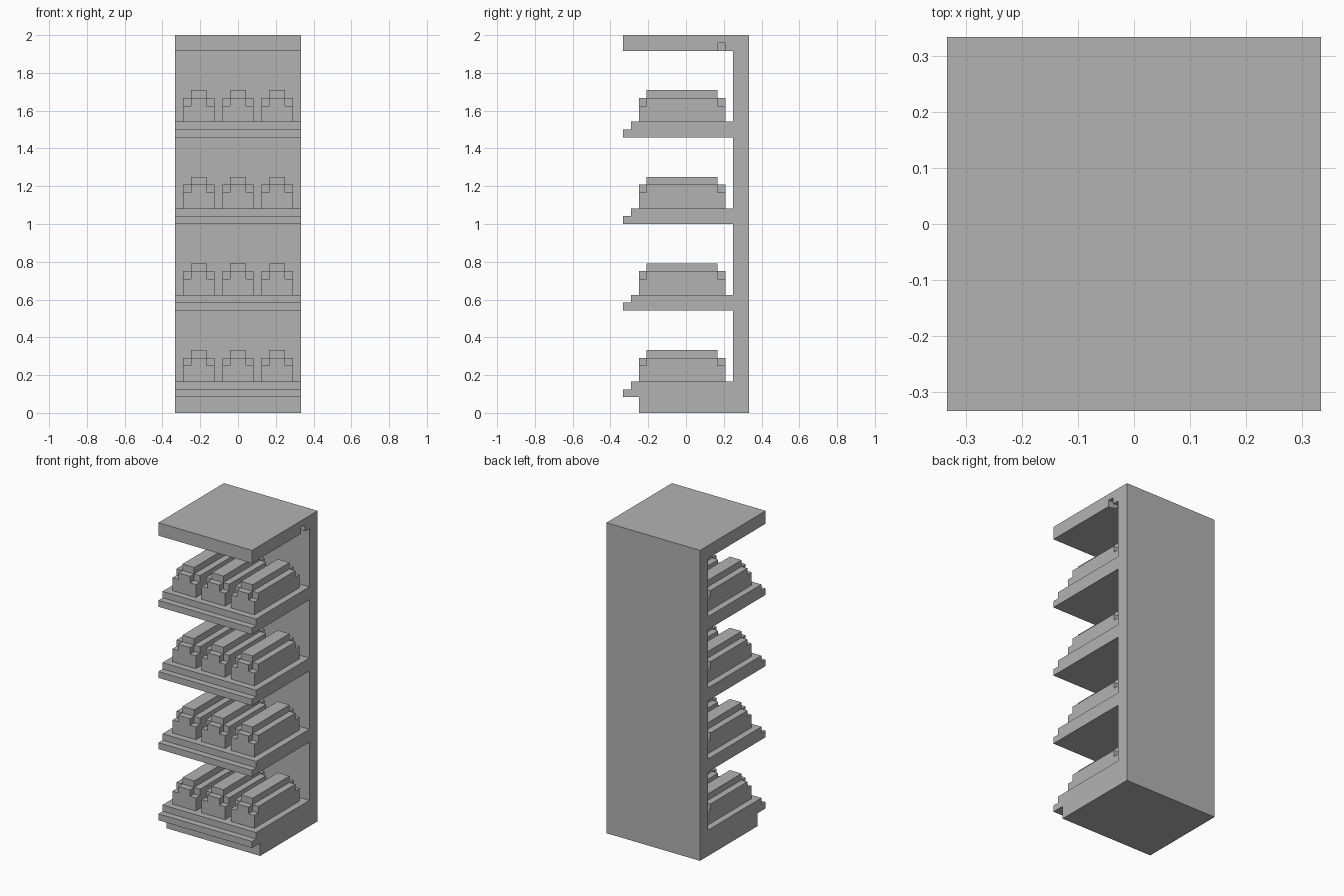
import bpy
import bmesh

U = 1 / 24  # one grid unit of the blocky design
SHELF_LEVELS = [2 + 11 * i for i in range(4)]

if "Cube" in bpy.data.objects:
    bpy.data.objects.remove(bpy.data.objects["Cube"], do_unlink=True)

grey = bpy.data.materials.new("plain grey")
grey.use_nodes = True
grey.diffuse_color = (0.45, 0.45, 0.45, 1)
grey.node_tree.nodes["Principled BSDF"].inputs["Base Color"].default_value = (0.45, 0.45, 0.45, 1)


def add_object(name, bm):
    bmesh.ops.recalc_face_normals(bm, faces=bm.faces)
    mesh = bpy.data.meshes.new(name)
    bm.to_mesh(mesh)
    bm.free()
    mesh.materials.append(grey)
    obj = bpy.data.objects.new(name, mesh)
    bpy.context.collection.objects.link(obj)
    return obj


def extrude_profile(name, profile, x0, x1):
    """Extrude a (y, z) outline, in grid units, along x."""
    bm = bmesh.new()
    face = bm.faces.new([bm.verts.new((x0 * U, y * U, z * U)) for y, z in profile])
    moved = bmesh.ops.extrude_face_region(bm, geom=[face])["geom"]
    verts = [v for v in moved if isinstance(v, bmesh.types.BMVert)]
    bmesh.ops.translate(bm, verts=verts, vec=((x1 - x0) * U, 0, 0))
    return add_object(name, bm)


def block_union(name, boxes):
    """Outer skin of a union of whole-unit boxes (x0, x1, y0, y1, z0, z1)."""
    cells = {(x, y, z) for a, b, c, d, e, f in boxes
             for x in range(a, b) for y in range(c, d) for z in range(e, f)}
    bm = bmesh.new()
    for cell in cells:
        for axis in range(3):
            for side in (0, 1):
                near = list(cell)
                near[axis] += 2 * side - 1
                if tuple(near) in cells:
                    continue
                corners = []
                for p, q in ((0, 0), (1, 0), (1, 1), (0, 1)):
                    co = list(cell)
                    co[axis] += side
                    co[(axis + 1) % 3] += p
                    co[(axis + 2) % 3] += q
                    corners.append(bm.verts.new([c * U for c in co]))
                bm.faces.new(corners)
    bmesh.ops.remove_doubles(bm, verts=bm.verts, dist=U / 10)
    bmesh.ops.recalc_face_normals(bm, faces=bm.faces)
    bmesh.ops.dissolve_limit(bm, angle_limit=0.01, verts=bm.verts, edges=bm.edges)
    return add_object(name, bm)


# Cabinet: back panel, plinth, stepped shelves and canopy in one side outline
outline = [(8, 0), (-6, 0), (-6, 2)]
for z in SHELF_LEVELS:
    if z > SHELF_LEVELS[0]:
        outline.append((6, z))
    outline += [(-8, z), (-8, z + 1), (-7, z + 1), (-7, z + 2), (6, z + 2)]
outline += [(6, 46), (-8, 46), (-8, 48), (8, 48)]
cabinet = extrude_profile("cabinet", outline, -8, 8)

# Small notch under the canopy on the left side
cutter = extrude_profile("notch_cutter", [(4, 45), (5, 45), (5, 47), (4, 47)], 7, 9)
cutter.hide_render = True
notch = cabinet.modifiers.new("notch", "BOOLEAN")
notch.operation = "DIFFERENCE"
notch.solver = "EXACT"
notch.object = cutter
bpy.context.view_layer.objects.active = cabinet
bpy.ops.object.modifier_apply(modifier=notch.name)
bpy.data.objects.remove(cutter, do_unlink=True)

# Three stepped blocks with clipped corners on each shelf
for row, level in enumerate(SHELF_LEVELS):
    z = level + 2
    for column, x in enumerate((-5, 0, 5)):
        block_union(f"block_row{row + 1}_{column + 1}", [
            (x - 2, x + 2, -6, 5, z, z + 2),      # body
            (x - 2, x + 2, -5, 4, z + 2, z + 3),  # shoulders
            (x - 1, x + 1, -6, 5, z + 2, z + 3),  # end steps
            (x - 1, x + 1, -5, 4, z + 3, z + 4),  # ridge
        ])
